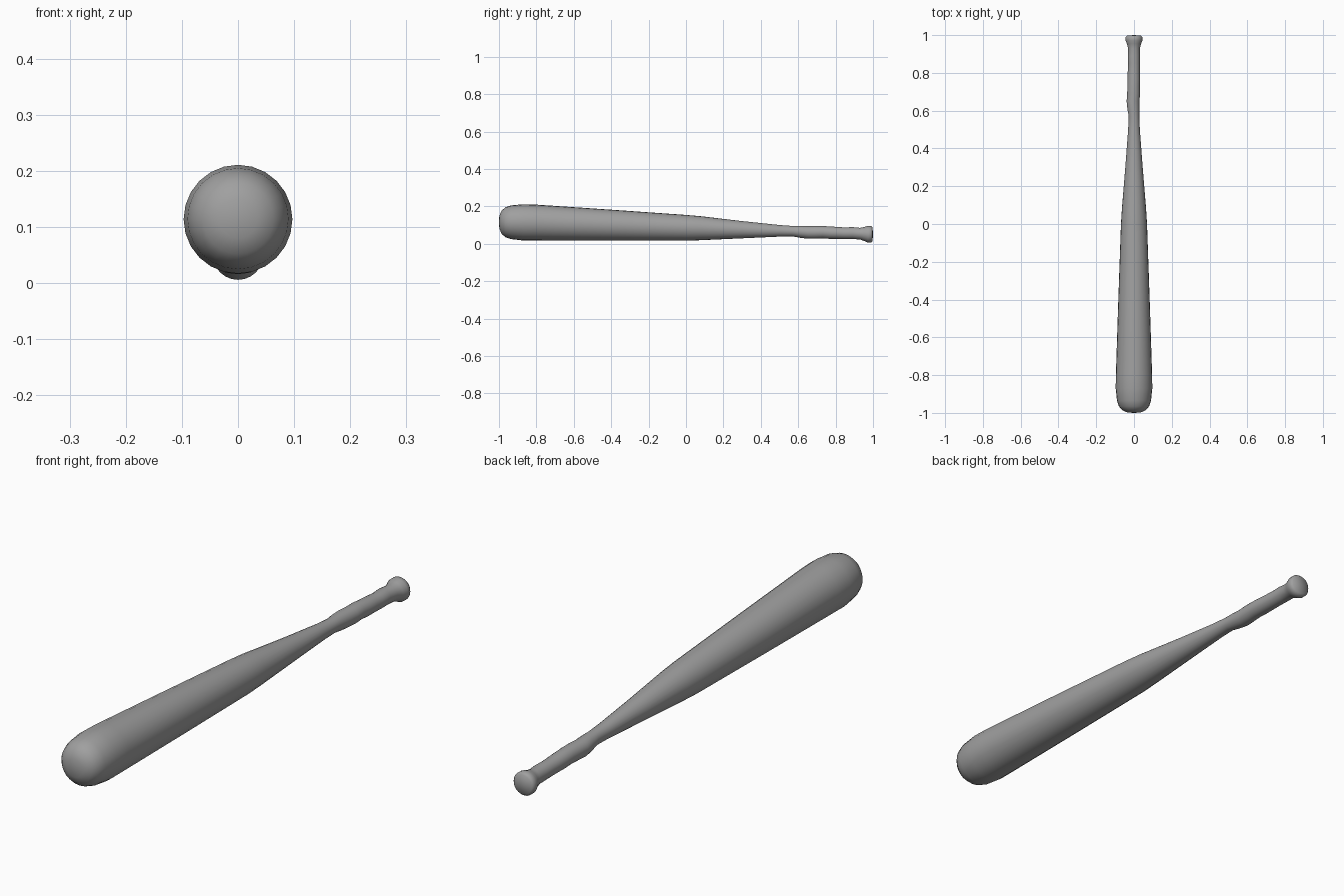
import bpy
import bmesh
from math import sin, cos, tau

cube = bpy.data.objects.get("Cube")
if cube:
    bpy.data.objects.remove(cube)

SIDES = 24

# Barrel, taper, carved grip and knob: (along y, sideways offset, axis height, radius)
RINGS = [
    (-0.998, 0, 0.115, 0.035), (-0.985, 0, 0.115, 0.063), (-0.965, 0, 0.115, 0.080),
    (-0.935, 0, 0.115, 0.090), (-0.87, 0, 0.114, 0.097), (-0.80, 0, 0.113, 0.096),
    (-0.40, 0, 0.099, 0.083), (0, 0, 0.085, 0.069), (0.08, 0, 0.083, 0.064),
    (0.30, 0, 0.075, 0.046), (0.50, 0, 0.069, 0.031), (0.57, 0, 0.067, 0.028),
    (0.61, -0.003, 0.064, 0.032), (0.65, -0.005, 0.061, 0.034), (0.69, -0.002, 0.061, 0.034),
    (0.73, -0.002, 0.062, 0.033), (0.77, -0.001, 0.059, 0.033), (0.81, -0.001, 0.058, 0.032),
    (0.85, 0, 0.056, 0.031), (0.89, -0.001, 0.057, 0.032), (0.93, 0, 0.054, 0.031),
    (0.955, 0, 0.052, 0.038), (0.972, 0, 0.051, 0.045), (0.988, 0, 0.051, 0.045),
    (0.997, 0, 0.051, 0.038),
]

wood = bpy.data.materials.new("plain grey")
wood.use_nodes = True
colour = (0.35, 0.35, 0.35, 1)
wood.diffuse_color = colour
wood.node_tree.nodes["Principled BSDF"].inputs["Base Color"].default_value = colour

# Loft the rings into one skin
bm = bmesh.new()
loops = []
for y, x, z, r in RINGS:
    loops.append([bm.verts.new((x + r * cos(tau * i / SIDES), y, z + r * sin(tau * i / SIDES)))
                  for i in range(SIDES)])
for a, b in zip(loops, loops[1:]):
    for i in range(SIDES):
        j = (i + 1) % SIDES
        bm.faces.new((a[i], a[j], b[j], b[i]))

# Gently domed ends
for loop, y, z in ((loops[0], -1, 0.115), (loops[-1], 1, 0.051)):
    tip = bm.verts.new((0, y, z))
    for i in range(SIDES):
        bm.faces.new((loop[i], loop[(i + 1) % SIDES], tip))
bmesh.ops.recalc_face_normals(bm, faces=bm.faces)
for face in bm.faces:
    face.smooth = True

mesh = bpy.data.meshes.new("bat")
bm.to_mesh(mesh)
bm.free()
mesh.materials.append(wood)
bat = bpy.data.objects.new("bat", mesh)
bpy.context.collection.objects.link(bat)
